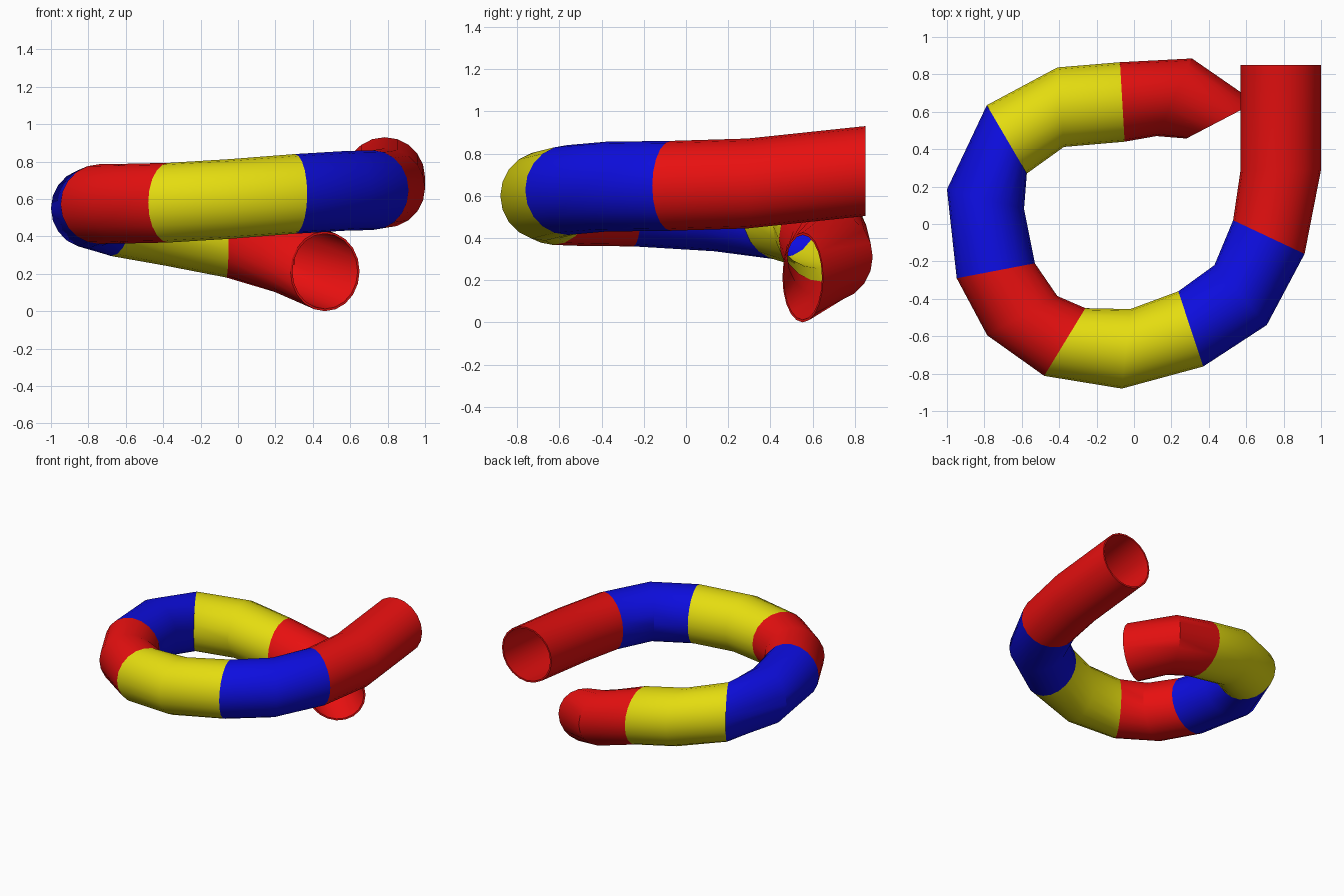
import bpy
from math import cos, sin, tau
from mathutils import Vector

if "Cube" in bpy.data.objects:
    bpy.data.objects.remove(bpy.data.objects["Cube"])

SIDES, RV, WALL = 20, 0.213, 0.012

# tube rings: outer x, outer y, inner x, inner y, centre height
RINGS = [
    (1.00, 0.85, 0.57, 0.85, 0.717),
    (1.00, 0.29, 0.57, 0.29, 0.658),
    (0.912, -0.16, 0.53, 0.02, 0.647),
    (0.71, -0.54, 0.43, -0.22, 0.643),
    (0.37, -0.762, 0.237, -0.36, 0.627),
    (-0.065, -0.88, -0.02, -0.455, 0.60),
    (-0.48, -0.812, -0.26, -0.45, 0.58),
    (-0.785, -0.595, -0.41, -0.385, 0.575),
    (-0.948, -0.29, -0.53, -0.21, 0.573),
    (-1.00, 0.185, -0.588, 0.08, 0.55),
    (-0.787, 0.635, -0.573, 0.27, 0.508),
    (-0.41, 0.837, -0.375, 0.412, 0.457),
    (-0.075, 0.865, -0.05, 0.44, 0.393),
    (0.31, 0.885, 0.12, 0.47, 0.31),
    (0.65, 0.65, 0.28, 0.457, 0.213),
]


def material(name, rgb):
    m = bpy.data.materials.new(name)
    m.diffuse_color = (*rgb, 1)
    m.use_nodes = True
    m.node_tree.nodes["Principled BSDF"].inputs["Base Color"].default_value = m.diffuse_color
    return m


RED = material("red", (0.8, 0.005, 0.005))
BLUE = material("blue", (0.004, 0.004, 0.75))
YELLOW = material("yellow", (0.78, 0.72, 0.005))


def ring(r, inset):
    outer, inner = Vector((r[0], r[1], r[4])), Vector((r[2], r[3], r[4]))
    centre, u = (outer + inner) / 2, (outer - inner) / 2
    u = u.normalized() * (u.length - inset)
    up = Vector((0, 0, RV - inset))
    return [centre + u * cos(tau * i / SIDES) + up * sin(tau * i / SIDES)
            for i in range(SIDES)]


def section(name, rings, mat, start_rim, end_rim):
    n = len(rings)
    verts = [p for inset in (0, WALL) for r in rings for p in ring(r, inset)]
    faces = []

    def bridge(a, b):
        for i in range(SIDES):
            j = (i + 1) % SIDES
            faces.append((a * SIDES + i, a * SIDES + j, b * SIDES + j, b * SIDES + i))

    for k in range(n - 1):
        bridge(k, k + 1)              # outer skin
        bridge(n + k + 1, n + k)      # inner skin
    if start_rim:
        bridge(n, 0)
    if end_rim:
        bridge(n - 1, 2 * n - 1)
    me = bpy.data.meshes.new(name)
    me.from_pydata(verts, [], faces)
    me.materials.append(mat)
    ob = bpy.data.objects.new(name, me)
    bpy.context.collection.objects.link(ob)
    bpy.ops.object.select_all(action='DESELECT')
    ob.select_set(True)
    bpy.context.view_layer.objects.active = ob
    bpy.ops.object.shade_smooth_by_angle(angle=0.52)


# seven coloured tube sections, each two segments long
for s in range(7):
    section(f"tube_section_{s + 1}", RINGS[2 * s:2 * s + 3],
            (RED, BLUE, YELLOW)[s % 3], s == 0, s == 6)
